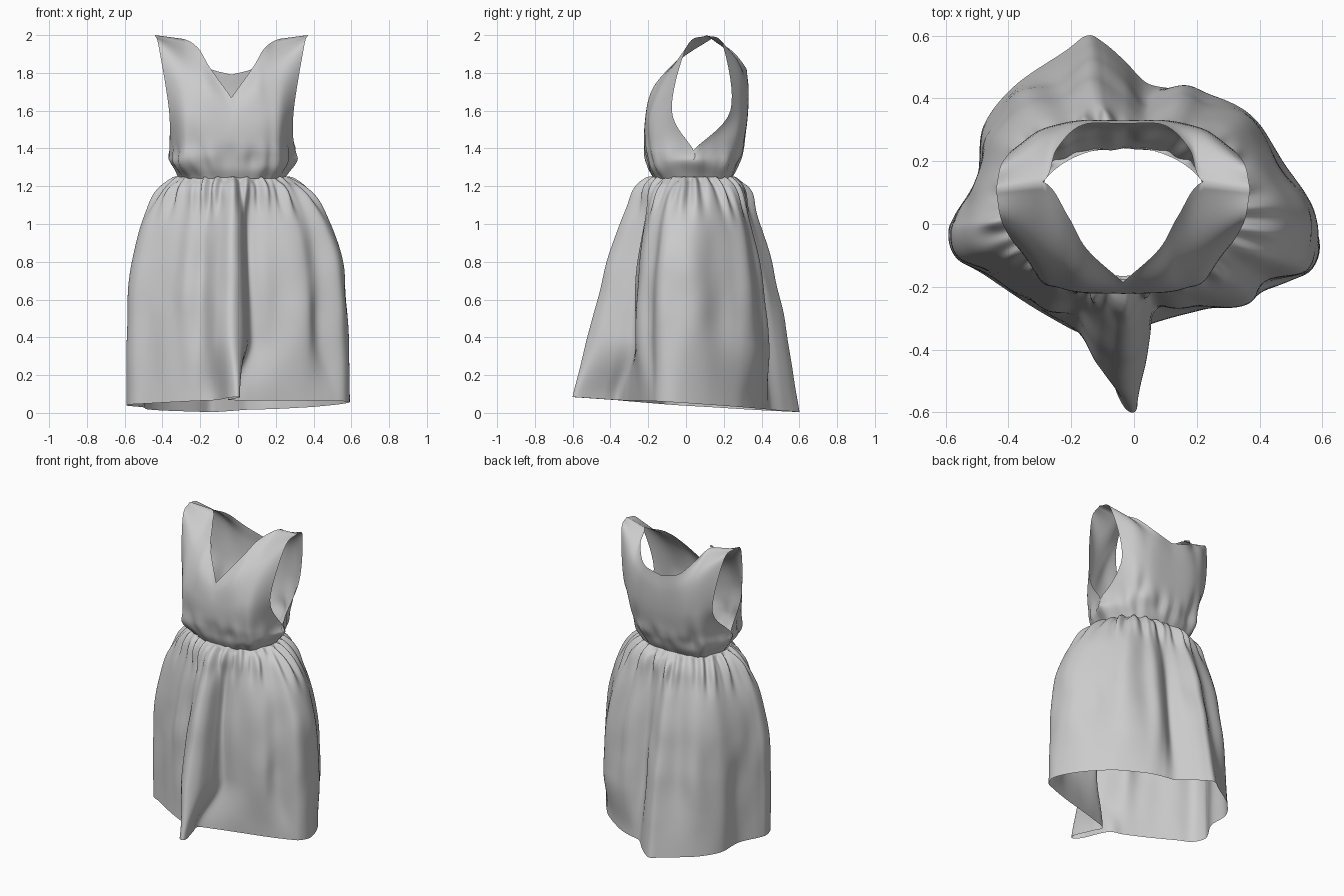
import bpy, bmesh
from math import sin, cos, atan2, hypot, pi, exp, radians
from mathutils import Vector, noise

if "Cube" in bpy.data.objects:
    bpy.data.objects.remove(bpy.data.objects["Cube"])

CX, CY = -0.035, 0.04   # centre of the waist


def catmull(pts, t, closed=False):
    """Point on a smooth curve through pts, t in 0..1."""
    n = len(pts)
    segs = n if closed else n - 1
    i = min(int(t * segs), segs - 1)
    f = t * segs - i

    def p(k):
        if closed:
            return Vector(pts[k % n])
        if k < 0:
            return 2 * Vector(pts[0]) - Vector(pts[1])
        if k >= n:
            return 2 * Vector(pts[-1]) - Vector(pts[-2])
        return Vector(pts[k])
    a, b, c, d = p(i - 1), p(i), p(i + 1), p(i + 2)
    return 0.5 * (2 * b + (c - a) * f + (2 * a - 5 * b + 4 * c - d) * f * f
                  + (3 * b - a - 3 * c + d) * f ** 3)


def finish(bm, name):
    bmesh.ops.remove_doubles(bm, verts=bm.verts, dist=0.0008)
    bmesh.ops.recalc_face_normals(bm, faces=bm.faces)
    me = bpy.data.meshes.new(name)
    bm.to_mesh(me)
    bm.free()
    ob = bpy.data.objects.new(name, me)
    bpy.context.collection.objects.link(ob)
    for poly in me.polygons:
        poly.use_smooth = True
    return ob


def add_grid(bm, rows, wrap=False):
    vs = [[bm.verts.new(p) for p in r] for r in rows]
    w = len(rows[0])
    for r0, r1 in zip(vs, vs[1:]):
        for j in range(w if wrap else w - 1):
            k = (j + 1) % w
            bm.faces.new((r0[j], r0[k], r1[k], r1[j]))


# Bodice: columns run from the waist to the neckline, centre line to armhole edge
side_low = [(.28, .05, 1.24), (.335, .04, 1.33), (.33, .04, 1.39)]
front = [
    [(0, -.17, 1.24), (0, -.2, 1.31), (0, -.22, 1.42), (0, -.22, 1.52), (0, -.205, 1.6), (0, -.185, 1.67)],
    [(.12, -.16, 1.24), (.13, -.195, 1.31), (.13, -.215, 1.42), (.13, -.215, 1.56), (.12, -.18, 1.71), (.115, -.08, 1.83)],
    [(.18, -.13, 1.24), (.2, -.175, 1.31), (.2, -.195, 1.41), (.2, -.2, 1.58), (.19, -.13, 1.77), (.175, .025, 1.93)],
    [(.23, -.1, 1.24), (.265, -.14, 1.31), (.265, -.16, 1.4), (.265, -.17, 1.6), (.275, -.06, 1.85), (.255, .135, 1.98)],
    side_low + [(.33, -.075, 1.6), (.385, .005, 1.94), (.405, .11, 2.0)]]
back = [
    [(0, .24, 1.24), (0, .275, 1.31), (0, .305, 1.42), (0, .325, 1.55), (0, .33, 1.68), (0, .32, 1.79)],
    [(.12, .23, 1.24), (.14, .265, 1.31), (.14, .3, 1.42), (.13, .325, 1.56), (.13, .33, 1.72), (.13, .315, 1.83)],
    [(.18, .21, 1.24), (.2, .24, 1.31), (.2, .275, 1.42), (.2, .315, 1.58), (.2, .31, 1.78), (.21, .24, 1.92)],
    [(.23, .18, 1.24), (.265, .2, 1.31), (.27, .24, 1.41), (.27, .29, 1.6), (.275, .275, 1.86), (.255, .135, 1.98)],
    side_low + [(.33, .235, 1.6), (.385, .195, 1.945), (.405, .11, 2.0)]]

bm = bmesh.new()
NU, NV = 28, 40
for panel in (front, back):
    for side in (-1, 1):
        rows = []
        for v in range(NV + 1):
            guides = [catmull(c, v / NV) for c in panel]
            row = []
            for u in range(NU + 1):
                p = catmull(guides, u / NU)
                f = (u / NU) * 4 - 3
                if f > 0:      # straight shoulder seam shared by front and back
                    p = p.lerp(guides[3].lerp(guides[4], f), (v / NV) ** 5)
                row.append((side * p.x, p.y, p.z))
            rows.append(row)
        add_grid(bm, rows)
# soft gathers above the waist
for v in bm.verts:
    a = atan2(v.co.y - CY, v.co.x)
    w = exp(-((v.co.z - 1.34) / .08) ** 2)
    d = w * (.005 * sin(13 * a + 1) + .004 * sin(22 * a + 2 * sin(2 * a) + 9 * v.co.z))
    d += .02 * w * noise.noise(v.co * 8)
    r = hypot(v.co.x, v.co.y - CY)
    v.co.x += v.co.x / r * d + CX
    v.co.y += (v.co.y - CY) / r * d
finish(bm, "bodice")

# Skirt: waist ring blended into a draped outline, then into the hem
left = [(.04, .45), (-.03, .52), (-.1, .58), (-.15, .6), (-.22, .55), (-.38, .44),
        (-.48, .31), (-.5, .15), (-.57, .03), (-.59, -.03), (-.56, -.11), (-.48, -.16), (-.33, -.26)]
drape = [(.59, -.05), (.54, .1), (.44, .26), (.37, .38), (.22, .46), (.12, .46)] + left + [
    (-.19, -.37), (-.12, -.49), (-.06, -.59), (-.01, -.6),
    (.035, -.53), (.055, -.4), (.065, -.3), (.11, -.26), (.22, -.26),
    (.35, -.24), (.43, -.185), (.56, -.15)]
hem = [(.59, -.05), (.53, .1), (.42, .25), (.34, .32), (.21, .4), (.12, .43)] + left + [
    (-.2, -.335), (-.11, -.38), (-.05, -.55), (-.01, -.6),
    (.01, -.57), (-.03, -.44), (-.05, -.36), (.05, -.32), (.2, -.275),
    (.36, -.23), (.5, -.18), (.57, -.14)]
TOP = 1.25
NA, NS = 341, 60
rows = []
for s_i in range(NS + 1):
    s = (s_i / NS) ** 1.5
    b = max(0, (s - .72) / .28)
    b = b * b * (3 - 2 * b)
    row = []
    for i in range(NA):
        h = catmull(drape, i / NA, True)
        a = atan2(h.y - CY, h.x - CX)
        ca, sa = cos(a), sin(a)
        h = h.lerp(catmull(hem, i / NA, True), b)
        wx, wy = CX + .285 * ca, CY + .205 * sa
        # sides billow out quickly, front and back slope steadily
        k = ca * ca
        g = k * (1 - (1 - s ** .88) ** 4.5) + (1 - k) * s ** .58
        x, y = wx + (h.x - wx) * g, wy + (h.y - wy) * g
        # billow at the front right
        da = (a - radians(-48)) / radians(18)
        bulge = .05 * exp(-da * da) * sin(pi * s ** .9)
        # waist gathers and longer hanging folds
        gather = exp(-((s - .06) / .09) ** 2) * (.013 * sin(24 * a + 2 * sin(3 * a)) + .007 * sin(37 * a + 1))
        puff = .018 * exp(-((s - .05) / .06) ** 2) * (1 - .5 * k) * min(1, s / .03)
        folds = sin(pi * s) ** 1.3 * (.012 * sin(11 * a + .8 + 1.5 * s) + .007 * sin(17 * a + 2 - 2 * s)) * (1 - .6 * k)
        hem_z = .045 - .065 * h.y + .012 * h.x
        z = TOP + (hem_z - TOP) * s + .015 * exp(-s / .05) * sin(24 * a + 1) * min(1, s / .01)
        crumple = .012 * sin(pi * s) * noise.noise(Vector((x * 7, y * 7, z * 4)))
        d = bulge + gather * min(1, s / .015) + puff + folds + crumple
        row.append((x + ca * d, y + sa * d, z))
    rows.append(row)
bm = bmesh.new()
add_grid(bm, rows, wrap=True)
finish(bm, "skirt")
